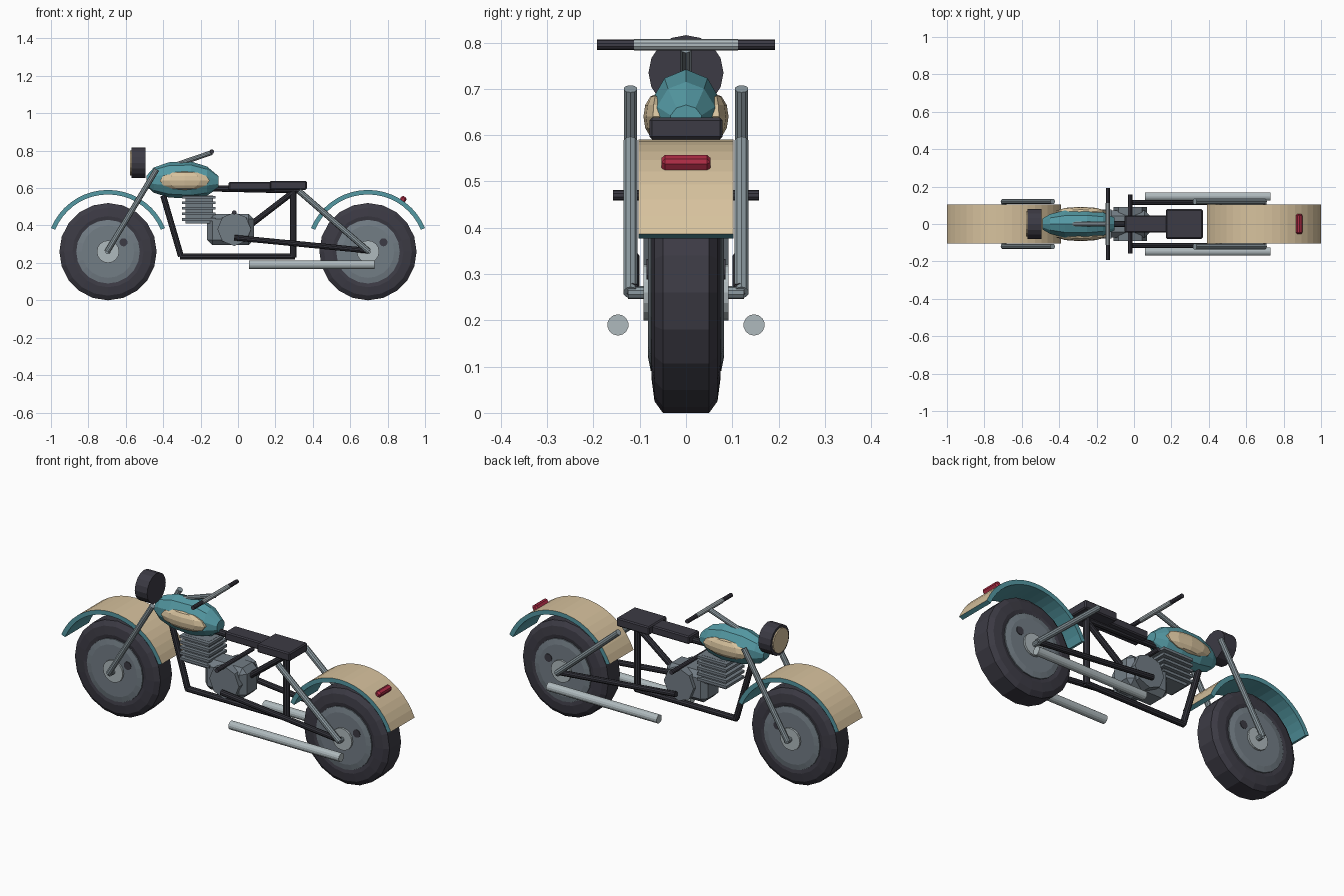
import bpy, bmesh, math
from mathutils import Vector, Matrix

if "Cube" in bpy.data.objects:
    bpy.data.objects.remove(bpy.data.objects["Cube"])


def mat(name, r, g, b):
    m = bpy.data.materials.new(name)
    m.diffuse_color = (r, g, b, 1)
    m.use_nodes = True
    m.node_tree.nodes["Principled BSDF"].inputs["Base Color"].default_value = m.diffuse_color
    return m


TEAL = mat("teal paint", .09, .32, .37)
CREAM = mat("cream paint", .68, .54, .34)
DARK = mat("dark rubber", .045, .043, .058)
BLACK = mat("black frame", .033, .033, .043)
GREY = mat("engine grey", .17, .205, .235)
STEEL = mat("steel tube", .27, .33, .36)
CHROME = mat("chrome", .43, .49, .51)
RED = mat("tail red", .42, .025, .06)


def finish(name, bm, *mats):
    bmesh.ops.recalc_face_normals(bm, faces=bm.faces)
    me = bpy.data.meshes.new(name)
    bm.to_mesh(me)
    bm.free()
    for m in mats:
        me.materials.append(m)
    ob = bpy.data.objects.new(name, me)
    bpy.context.collection.objects.link(ob)
    return ob


def tube(name, a, b, r, m, sides=10):
    a, b = Vector(a), Vector(b)
    d = b - a
    M = Matrix.Translation((a + b) / 2) @ d.to_track_quat('Z', 'Y').to_matrix().to_4x4()
    bm = bmesh.new()
    bmesh.ops.create_cone(bm, cap_ends=True, segments=sides, radius1=r, radius2=r,
                          depth=d.length, matrix=M)
    return finish(name, bm, m)


def box(name, lo, hi, m, bevel=0, rot=0):
    lo, hi = Vector(lo), Vector(hi)
    s = hi - lo
    bm = bmesh.new()
    bmesh.ops.create_cube(bm, size=1, matrix=Matrix.Diagonal((*s, 1)))
    if bevel:
        bmesh.ops.bevel(bm, geom=bm.edges[:], offset=bevel, segments=1, affect='EDGES')
    bm.transform(Matrix.Translation((lo + hi) / 2) @ Matrix.Rotation(rot, 4, 'Y'))
    return finish(name, bm, m)


def loft(name, rings, m, closed_ends=True):
    bm = bmesh.new()
    rs = [[bm.verts.new(p) for p in ring] for ring in rings]
    n = len(rs[0])
    for a, b in zip(rs, rs[1:]):
        for i in range(n):
            j = (i + 1) % n
            bm.faces.new((a[i], a[j], b[j], b[i]))
    if closed_ends:
        bm.faces.new(rs[0])
        bm.faces.new(rs[-1])
    return finish(name, bm, m)


def lathe(name, cx, cz, prof, m, n=20):
    # profile of (radius, y) spun around the y axis
    rings = [[(cx + r * math.sin(2 * math.pi * i / n), y, cz + r * math.cos(2 * math.pi * i / n))
              for i in range(n)] for r, y in prof]
    return loft(name, rings, m)


def mirrored(prof):
    return [(r, -y) for r, y in prof] + [(r, y) for r, y in reversed(prof)]


def fender(name, cx, cz, ro, ri, hw, a0=22.5, n=18):
    bm = bmesh.new()
    rows = []
    for i in range(n + 1):
        a = math.radians(a0 + (180 - 2 * a0) * i / n)
        c, s = math.cos(a), math.sin(a)
        rows.append([bm.verts.new((cx + r * c, y, cz + r * s))
                     for r, y in ((ro, -hw), (ro, hw), (ri, hw), (ri, -hw))])
    for a, b in zip(rows, rows[1:]):
        for k in range(4):
            l = (k + 1) % 4
            f = bm.faces.new((a[k], a[l], b[l], b[k]))
            f.material_index = 1 if k == 0 else 0   # cream outer skin
    bm.faces.new(rows[0])
    bm.faces.new(rows[-1])
    return finish(name, bm, TEAL, CREAM)


# Wheels and fenders
for tag, cx in (("front", -.695), ("rear", .695)):
    cz = .26
    lathe(tag + "_tire", cx, cz, mirrored([(.16, .068), (.19, .074), (.235, .068), (.26, .05)]), DARK)
    lathe(tag + "_wheel_disc", cx, cz, mirrored([(.14, .082), (.17, .076)]), GREY)
    lathe(tag + "_hub", cx, cz, mirrored([(.06, .092)]), CHROME, 16)
    tube(tag + "_axle", (cx, -.125, cz), (cx, .125, cz), .014, STEEL)
    tube(tag + "_valve", (cx + .083, -.085, cz + .05), (cx + .083, .085, cz + .05), .022, DARK, 12)
    fender(tag + "_fender", cx, cz, .33, .306, .103)

# Parts on both sides
for tag, s in (("right", -1), ("left", 1)):
    y = .12 * s
    tube(tag + "_fork", (-.70, y, .26), (-.435, y, .70), .015, STEEL)
    tube(tag + "_rear_strut", (.70, y, .26), (.325, y, .585), .016, STEEL)
    tube(tag + "_swingarm", (-.02, .115 * s, .335), (.70, .115 * s, .265), .015, BLACK)
    tube(tag + "_exhaust", (.06, .147 * s, .19), (.73, .147 * s, .19), .023, CHROME, 14)
    tube(tag + "_grip", (-.14, .11 * s, .795), (-.14, .192 * s, .795), .011, DARK)
    # Cream tank panel
    bm = bmesh.new()
    bmesh.ops.create_uvsphere(bm, u_segments=10, v_segments=6, radius=1)
    bm.transform(Matrix.Translation((-.285, .062 * s, .64)) @ Matrix.Diagonal((.14, .03, .05, 1)))
    finish(tag + "_tank_panel", bm, CREAM)

# Handlebar
tube("handlebar", (-.14, -.112, .795), (-.14, .112, .795), .0125, CHROME)
tube("handlebar_stem", (-.33, 0, .725), (-.14, 0, .79), .013, STEEL)

# Fuel tank lofted along x: x, half width, bottom, top
stations = [(-.49, .03, .61, .665), (-.45, .055, .575, .71), (-.37, .076, .55, .738),
            (-.25, .079, .543, .742), (-.165, .066, .56, .715), (-.105, .035, .60, .665)]
loft("fuel_tank", [[(x, w * math.cos(math.pi * i / 5 + math.pi / 10),
                     (lo + hi) / 2 + (hi - lo) / 2 * math.sin(math.pi * i / 5 + math.pi / 10))
                    for i in range(10)] for x, w, lo, hi in stations], TEAL)

# Headlight
tube("headlight", (-.57, 0, .735), (-.495, 0, .735), .081, DARK, 16)
tube("headlight_lens", (-.577, 0, .735), (-.569, 0, .735), .067, CREAM, 16)

# Frame along the centre line
frame = [("backbone", (-.42, .605), (.33, .588), .017), ("down_tube", (-.40, .56), (-.305, .235), .016),
         ("bottom_tube", (-.31, .235), (.305, .235), .016), ("seat_post", (.295, .23), (.295, .59), .018),
         ("brace_tube", (.03, .375), (.29, .575), .016)]
for name, a, b, r in frame:
    tube(name, (a[0], 0, a[1]), (b[0], 0, b[1]), r, BLACK)

# Seats
box("front_seat", (-.05, -.046, .588), (.18, .046, .632), DARK, .006)
box("seat", (.17, -.079, .591), (.368, .079, .638), DARK, .006)

# Engine
box("crankcase", (-.165, -.072, .295), (.085, .072, .462), GREY, .028)
tube("engine_cover", (-.02, -.092, .38), (-.02, .092, .38), .09, GREY, 8)
box("cylinder_barrel", (-.28, -.058, .41), (-.135, .058, .56), GREY)
for i in range(5):
    z = .425 + i * .03
    box("cooling_fin_%d" % (i + 1), (-.30, -.078, z), (-.12, .078, z + .014), GREY)
tube("foot_pegs", (-.02, -.158, .47), (-.02, .158, .47), .0115, DARK)

# Tail light, lying on the rear fender
box("tail_light", (.866, -.053, .52), (.898, .053, .556), RED, .008, math.radians(34))
